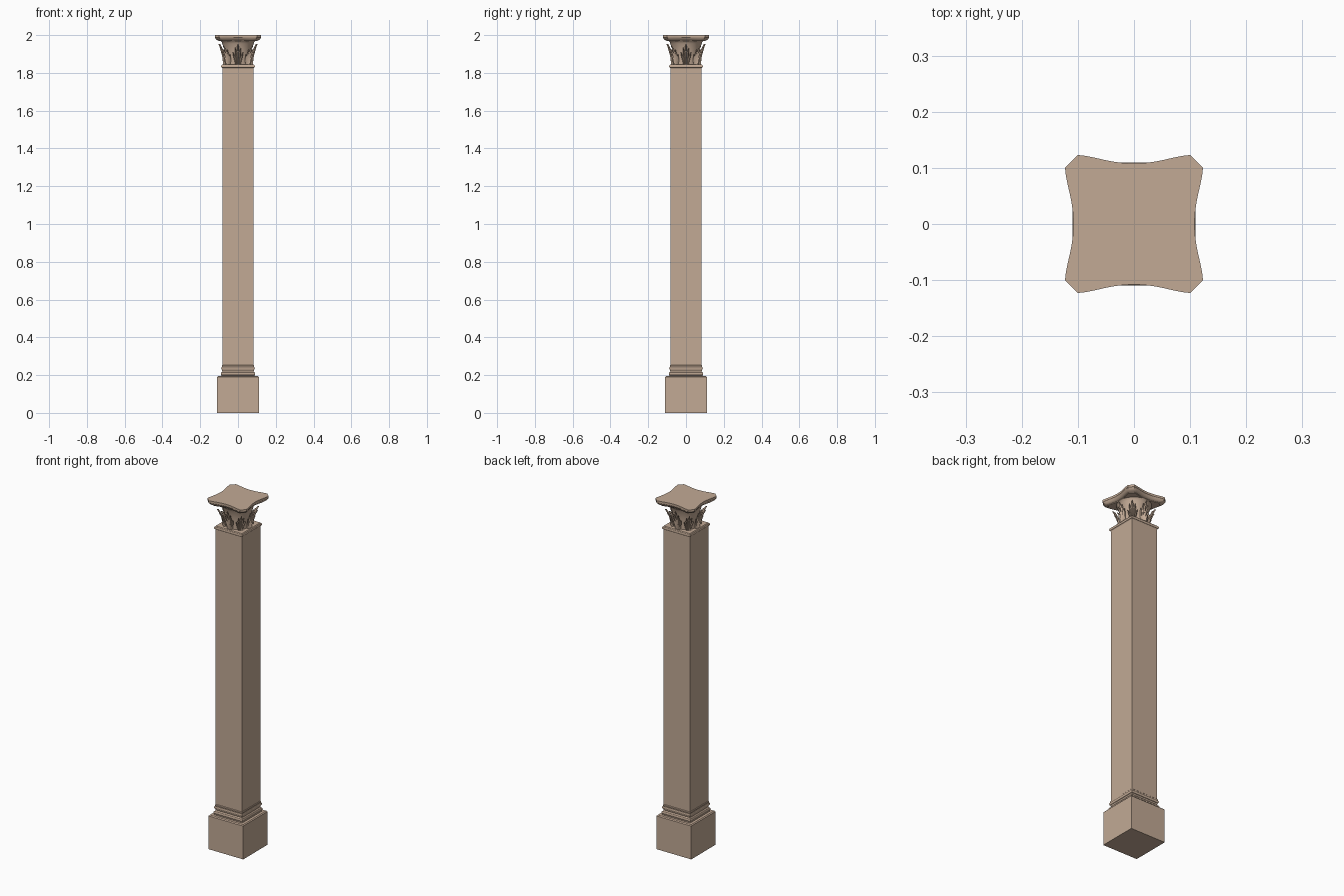
import bpy, bmesh
from math import sin, cos, pi, radians

if "Cube" in bpy.data.objects:
    bpy.data.objects.remove(bpy.data.objects["Cube"])

stone = bpy.data.materials.new("stone")
stone.diffuse_color = (0.54, 0.40, 0.30, 1)
stone.use_nodes = True
stone.node_tree.nodes["Principled BSDF"].inputs["Base Color"].default_value = stone.diffuse_color


def finish(name, bm, smooth=False):
    bmesh.ops.recalc_face_normals(bm, faces=bm.faces[:])
    me = bpy.data.meshes.new(name)
    bm.to_mesh(me)
    bm.free()
    me.materials.append(stone)
    ob = bpy.data.objects.new(name, me)
    bpy.context.collection.objects.link(ob)
    if smooth:
        bpy.ops.object.select_all(action='DESELECT')
        ob.select_set(True)
        bpy.context.view_layer.objects.active = ob
        bpy.ops.object.shade_smooth_by_angle(angle=radians(35))
    return ob


def loft(bm, rings):
    """Skin a stack of point rings and cap both ends."""
    vs = [[bm.verts.new(p) for p in ring] for ring in rings]
    n = len(vs[0])
    for a, b in zip(vs, vs[1:]):
        for i in range(n):
            j = (i + 1) % n
            bm.faces.new((a[i], a[j], b[j], b[i]))
    bm.faces.new(vs[0][::-1])
    bm.faces.new(vs[-1])


def square_stack(name, profile):
    bm = bmesh.new()
    loft(bm, [[(-h, -h, z), (h, -h, z), (h, h, z), (-h, h, z)] for h, z in profile])
    return finish(name, bm)


def torus_profile(h, z0, z1, bulge, n=6):
    return [(h + bulge * sin(pi * i / n), (z0 + z1) / 2 - (z1 - z0) / 2 * cos(pi * i / n))
            for i in range(n + 1)]


# Square plinth, base mouldings, shaft and neck moulding
square_stack("plinth", [(0.11, 0), (0.11, 0.19), (0.105, 0.195), (0.08, 0.195)])
square_stack("base_moulding",
             [(0.09, 0.193), (0.09, 0.198)]
             + torus_profile(0.086, 0.199, 0.216, 0.005)
             + [(0.083, 0.221), (0.085, 0.228)]
             + torus_profile(0.085, 0.229, 0.244, 0.004)
             + [(0.086, 0.246), (0.086, 0.251), (0.083, 0.254)])
square_stack("shaft", [(0.083, 0.24), (0.083, 1.835)])
square_stack("neck_moulding", [(0.083, 1.824)] + torus_profile(0.085, 1.827, 1.842, 0.004)
             + [(0.083, 1.845)])


# Round flaring bell of the capital
Z0 = 1.842


def bell_radius(z):
    t = max(0, min(1, (z - Z0) / 0.125))
    return 0.066 + 0.004 * t + 0.018 * t ** 3


bm = bmesh.new()
levels = [(bell_radius(Z0 + 0.125 * i / 10), Z0 + 0.125 * i / 10) for i in range(11)]
levels += [(0.091, 1.969), (0.089, 1.975)]
loft(bm, [[(r * cos(2 * pi * i / 48), r * sin(2 * pi * i / 48), z) for i in range(48)]
          for r, z in levels])
finish("capital_bell", bm, True)


# Acanthus leaves: each is a fan of ridged, pointed fingers curling outward
def finger(bm, theta, base, tip, z_lo, z_hi, width, curl):
    rings, n = [], 8
    for i in range(n + 1):
        t = i / n
        z = z_lo + (z_hi - z_lo) * t
        s = base + (tip - base) * t ** 1.3
        w = width * (0.65 + 0.9 * t) * (1 - t ** 3) + 0.0005
        r = bell_radius(z) + 0.004 + curl * t ** 1.6
        ridge = 0.010 * (1 - 0.6 * t)
        ring = []
        for ds, dr in ((-w, 0), (0, ridge), (w, 0), (0, -0.006)):
            a = theta + (s + ds) / 0.078
            ring.append(((r + dr) * cos(a), (r + dr) * sin(a), z))
        rings.append(ring)
    loft(bm, rings)


# (base offset, tip offset, start height, tip height, half width, curl)
face_leaf = [(0, 0, 0, 0.112, 0.0065, 0.014),
             (0.006, 0.013, 0, 0.092, 0.0055, 0.015),
             (0.012, 0.024, 0, 0.066, 0.005, 0.015)]
corner_leaf = [(0, 0, 0, 0.098, 0.0065, 0.026),
               (0.006, 0.012, 0, 0.082, 0.0055, 0.022),
               (0.011, 0.022, 0, 0.055, 0.0045, 0.014)]
for k in range(8):
    bm = bmesh.new()
    for b, tip, lo, hi, w, curl in (face_leaf if k % 2 == 0 else corner_leaf):
        for side in ((1,) if b == 0 else (1, -1)):
            finger(bm, k * pi / 4, b * side, tip * side, Z0 + lo, Z0 + hi, w, curl)
    finish(f"{'face' if k % 2 == 0 else 'corner'}_leaf_{k // 2 + 1}", bm)


# Abacus: concave sides, clipped corners, moulded underside
def abacus_ring(inset, z):
    pts = []
    for k in range(4):
        c, s = cos(k * pi / 2), sin(k * pi / 2)
        for i in range(17):
            u = -1 + i / 8
            x = u * (0.1 - inset * 0.9)
            y = -(0.108 + 0.015 * (1 - cos(pi * u)) / 2 * (0.5 + 0.5 * abs(u)) - inset)
            pts.append((x * c - y * s, x * s + y * c, z))
    return pts


bm = bmesh.new()
loft(bm, [abacus_ring(d, z) for d, z in
          ((0.021, 1.968), (0.019, 1.971), (0.013, 1.973), (0.008, 1.977), (0.004, 1.982),
           (0.002, 1.986), (0, 1.988), (0, 2.0))])
finish("abacus", bm, True)
